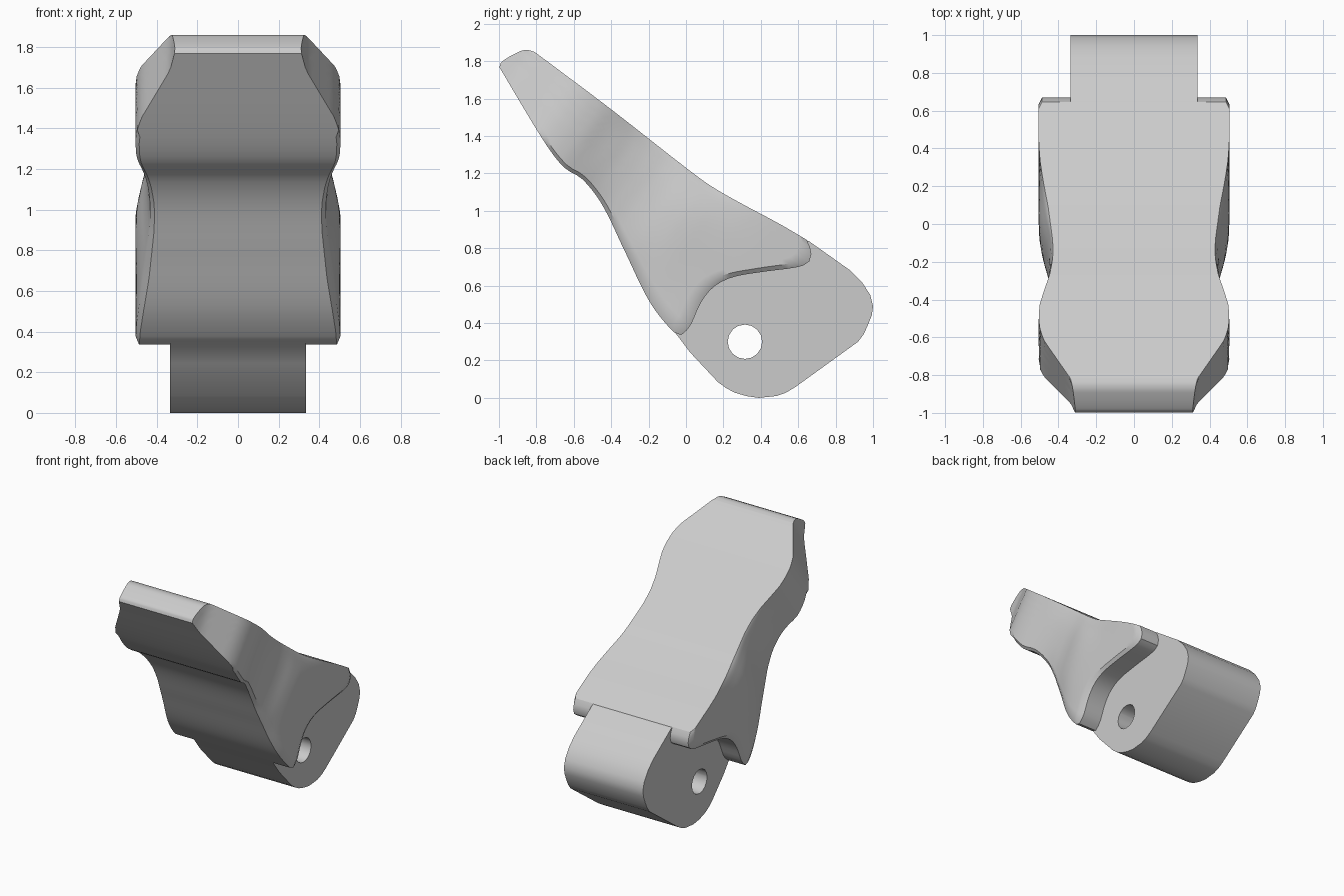
import bpy, bmesh
from mathutils import Vector

if "Cube" in bpy.data.objects:
    bpy.data.objects.remove(bpy.data.objects["Cube"])

NU, NV = 44, 24


def spline(pts, n):
    """Catmull-Rom through (y, z) points, resampled evenly by length."""
    p = [Vector(q) for q in pts]
    p = [p[0] * 2 - p[1]] + p + [p[-1] * 2 - p[-2]]
    dense = []
    for i in range(1, len(p) - 2):
        a, b = p[i], p[i + 1]
        k = (b - a).length
        ta = (b - p[i - 1]).normalized() * k
        tb = (p[i + 2] - a).normalized() * k
        for j in range(20):
            t = j / 20
            dense.append(a * (2*t**3 - 3*t*t + 1) + ta * (t**3 - 2*t*t + t)
                         + b * (3*t*t - 2*t**3) + tb * (t**3 - t*t))
    dense.append(p[-2])
    acc = [0.0]
    for a, b in zip(dense, dense[1:]):
        acc.append(acc[-1] + (b - a).length)
    out, j = [], 0
    for i in range(n + 1):
        d = acc[-1] * i / n
        while j < len(dense) - 2 and acc[j + 1] < d:
            j += 1
        f = (d - acc[j]) / max(acc[j + 1] - acc[j], 1e-9)
        out.append(dense[j].lerp(dense[j + 1], min(f, 1)))
    return out


def lookup(table, s):
    if s <= table[0][0]:
        return table[0][1]
    for (a, va), (b, vb) in zip(table, table[1:]):
        if s <= b:
            return va + (vb - va) * (s - a) / (b - a)
    return table[-1][1]


def finish(bm, name):
    bmesh.ops.recalc_face_normals(bm, faces=bm.faces)
    me = bpy.data.meshes.new(name)
    bm.to_mesh(me)
    bm.free()
    ob = bpy.data.objects.new(name, me)
    bpy.context.collection.objects.link(ob)
    return ob


def combine(ob, other, op):
    m = ob.modifiers.new(op.title(), 'BOOLEAN')
    m.operation, m.object, m.solver = op, other, 'EXACT'
    bpy.context.view_layer.objects.active = ob
    bpy.ops.object.modifier_apply(modifier=m.name)
    bpy.data.objects.remove(other)


# Four side-view curves that bound the lever body
top = spline([(-.81, 1.85), (-.41, 1.55), (0, 1.23), (.13, 1.135), (.285, 1.045),
              (.5, .93), (.645, .845)], NU)
front = spline([(-.998, 1.768), (-.755, 1.365), (-.65, 1.23), (-.555, 1.17), (-.45, 1.035),
                (-.33, .79), (-.195, .515), (-.07, .355), (-.025, .336)], NU)
head = spline([(-.81, 1.85), (-.85, 1.86), (-.89, 1.852), (-.985, 1.797), (-.998, 1.768)], NV)
notch = spline([(.645, .845), (.67, .78), (.655, .725), (.6, .70), (.42, .675), (.25, .645),
                (.15, .595), (.08, .51), (.02, .38), (-.025, .336)], NV)

# Half width along the lever, at the middle of the side and at its edges
shoulder = [(-1.87, .31), (-1.77, .335), (-1.52, .475), (-1.45, .497), (-1.37, .505),
            (-1.28, .500), (-1.18, .475)]
middle = shoulder + [(-1.05, .452), (-.95, .447), (-.85, .45), (-.77, .463),
                     (-.68, .486), (-.6, .5), (-.52, .505)]
edge = shoulder + [(-1.08, .447), (-.97, .43), (-.85, .43), (-.62, .455), (-.45, .483),
                   (-.33, .499), (-.22, .505)]

# Lever body: side patch on both flanks, joined by a rim
bm = bmesh.new()
sides = {1: [], -1: []}
for i in range(NU + 1):
    u = i / NU
    rows = {1: [], -1: []}
    for j in range(NV + 1):
        v = j / NV
        p = (top[i] * (1 - v) + front[i] * v + head[j] * (1 - u) + notch[j] * u
             - top[0] * (1 - u) * (1 - v) - front[0] * (1 - u) * v
             - top[NU] * u * (1 - v) - front[NU] * u * v)
        s = .8 * p.x - .6 * p.y
        e = (2 * v - 1) ** 2
        w = lookup(middle, s) * (1 - e) + lookup(edge, s) * e
        if i == NU or j == NV and u > .25:
            w -= .018
        for sg in rows:
            rows[sg].append(bm.verts.new((sg * w, p.x, p.y)))
    for sg in rows:
        sides[sg].append(rows[sg])
for g in sides.values():
    for i in range(NU):
        for j in range(NV):
            bm.faces.new((g[i][j], g[i + 1][j], g[i + 1][j + 1], g[i][j + 1]))
loop = ([(i, 0) for i in range(NU)] + [(NU, j) for j in range(NV)]
        + [(i, NV) for i in range(NU, 0, -1)] + [(0, j) for j in range(NV, 0, -1)])
for (a, b), (c, d) in zip(loop, loop[1:] + loop[:1]):
    bm.faces.new((sides[1][a][b], sides[1][c][d], sides[-1][c][d], sides[-1][a][b]))
lever = finish(bm, "lever_body")


def prism(pts, half, name):
    bm = bmesh.new()
    f = bm.faces.new([bm.verts.new((-half, y, z)) for y, z in pts])
    r = bmesh.ops.extrude_face_region(bm, geom=[f])
    bmesh.ops.translate(bm, vec=(2 * half, 0, 0),
                        verts=[v for v in r["geom"] if isinstance(v, bmesh.types.BMVert)])
    return finish(bm, name)


# Pivot knuckle: narrower block with rounded corners, rooted in the body
knuckle = prism([(-.068, .362), (.02, .245), (.17, .085), (.215, .052), (.26, .028), (.325, .009),
                 (.39, .0), (.485, .01), (.535, .028), (.585, .058), (.92, .3), (.95, .34),
                 (.973, .39), (.993, .44), (1, .49), (.985, .55), (.94, .62), (.88, .68),
                 (.66, .836), (.6, .86), (.2, 1.0), (0, .8)], .335, "pivot_knuckle")
combine(lever, knuckle, 'UNION')

# Pin hole through the knuckle
bpy.ops.mesh.primitive_cylinder_add(vertices=16, radius=.092, depth=2,
                                    location=(0, .315, .30), rotation=(0, 1.570796, 0))
combine(lever, bpy.context.object, 'DIFFERENCE')

bpy.ops.object.select_all(action='DESELECT')
lever.select_set(True)
bpy.context.view_layer.objects.active = lever
bpy.ops.object.shade_smooth_by_angle(angle=.6)
